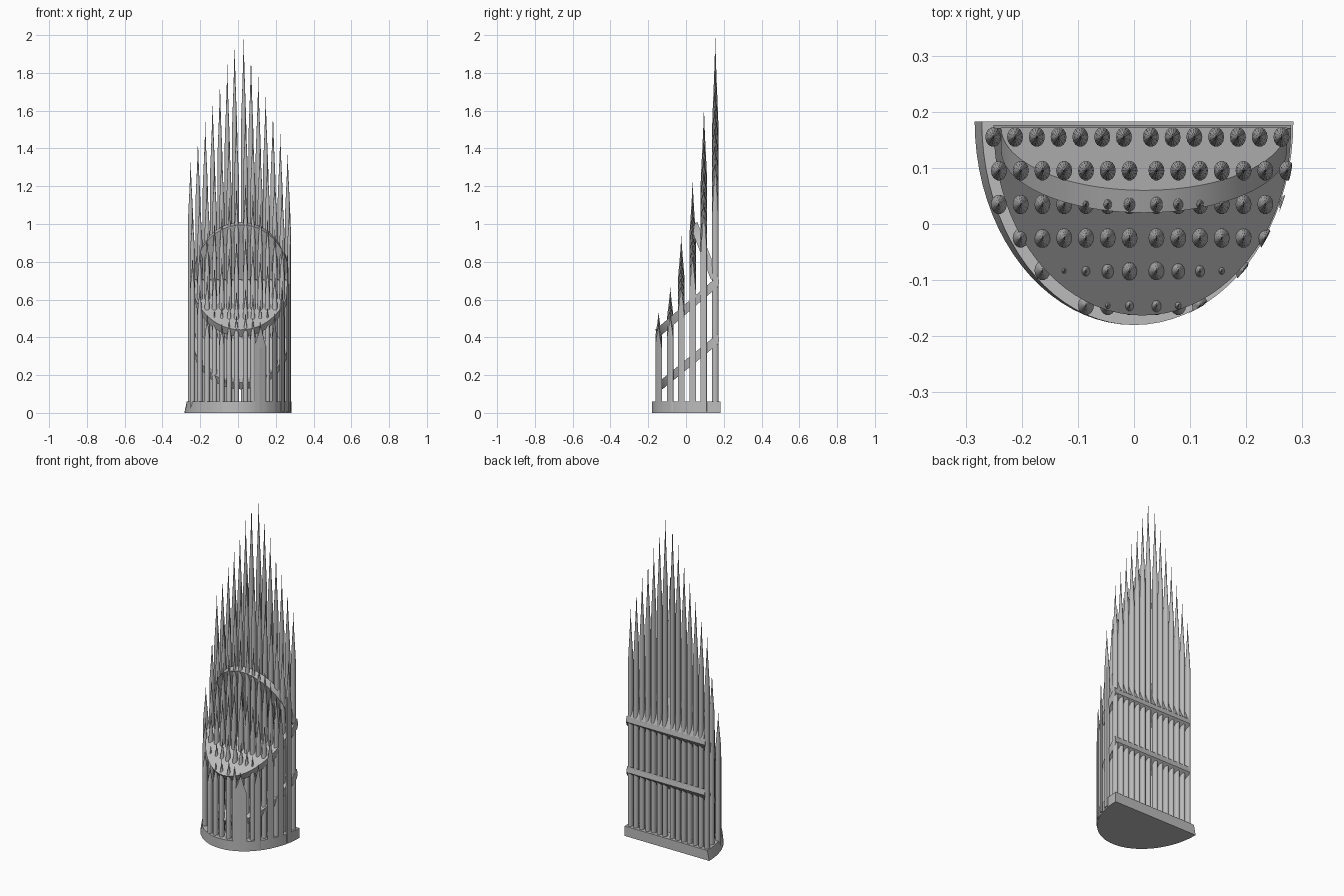
import bpy, bmesh, math

cube = bpy.data.objects.get("Cube")
if cube:
    bpy.data.objects.remove(cube, do_unlink=True)

GREY = (0.5, 0.5, 0.5, 1)
mat = bpy.data.materials.new("plain grey")
mat.use_nodes = True
mat.diffuse_color = GREY
mat.node_tree.nodes["Principled BSDF"].inputs["Base Color"].default_value = GREY

BACK, FRONT, HALF = 0.183, -0.18, 0.284   # footprint: half ellipse, flat at the back


def finish(name, bm):
    bmesh.ops.recalc_face_normals(bm, faces=bm.faces)
    mesh = bpy.data.meshes.new(name)
    bm.to_mesh(mesh)
    bm.free()
    mesh.materials.append(mat)
    ob = bpy.data.objects.new(name, mesh)
    bpy.context.collection.objects.link(ob)
    bpy.ops.object.select_all(action='DESELECT')
    ob.select_set(True)
    bpy.context.view_layer.objects.active = ob
    bpy.ops.object.shade_smooth_by_angle(angle=math.radians(40))
    return ob


def loft(bm, rings):
    """Skin a stack of equal-length point rings and cap both ends."""
    loops = [[bm.verts.new(p) for p in ring] for ring in rings]
    n = len(loops[0])
    for a, b in zip(loops, loops[1:]):
        for i in range(n):
            j = (i + 1) % n
            bm.faces.new((a[i], a[j], b[j], b[i]))
    bm.faces.new(loops[0][::-1])
    bm.faces.new(loops[-1])


def half_oval(n=40):
    return [(math.cos(math.pi * i / n), math.sin(math.pi * i / n)) for i in range(n + 1)]


def plate(name, cx, half, back, front, offset):
    """Half-oval plate between a back edge and a front tip, each given as (y, z)."""
    top = [(cx + half * u, back[0] + t * (front[0] - back[0]),
            back[1] + t * (front[1] - back[1])) for u, t in half_oval()]
    low = [(x, min(y + offset[0], 0.176), z + offset[1]) for x, y, z in top]
    bm = bmesh.new()
    loft(bm, [low, top])
    finish(name, bm)


# Base slab, leaning in slightly on its right side
bm = bmesh.new()
depth = BACK - FRONT
bottom = [(HALF * u, BACK - depth * t, 0) for u, t in half_oval()]
upper = [(x * (0.955 if x < 0 else 1), y, 0.06) for x, y, z in bottom]
loft(bm, [bottom, upper])
finish("base", bm)

# Sloping plates threaded by the columns
plate("lower_plate", 0.015, 0.262, (0.170, 0.42), (-0.15, 0.16), (0.025, -0.035))
plate("upper_plate", 0.015, 0.265, (0.170, 0.725), (-0.163, 0.44), (0.025, -0.035))
plate("raised_plate", 0.018, 0.255, (0.172, 0.72), (0.06, 1.01), (-0.04, -0.015))


def clip(x, y):
    """Trim a point to the footprint."""
    y = max(FRONT, min(y, BACK))
    limit = 0.289 * math.sqrt(max(0, 1 - ((BACK - y) / depth) ** 2))
    return max(-limit, min(x, limit)), y


def column(bm, cx, cy, height, sides=14):
    profile = [(1, 0.008 / height), (1, 0.76), (0.8, 0.81), (0.5, 0.87), (0.2, 0.94), (0.02, 1)]
    rings = []
    for r, z in profile:
        ring = []
        for i in range(sides):
            a = 2 * math.pi * i / sides
            x, y = clip(cx + 0.0142 * r * math.cos(a), cy + 0.0175 * r * math.sin(a))
            ring.append((x, y, z * height))
        rings.append(ring)
    loft(bm, rings)


# Rows of spiked columns: y, tallest height, x shift, columns to the right and left
rows = [(0.155, 1.97, 0.0, 7, 7), (0.095, 1.6, 0.01, 7, 7), (0.035, 1.22, 0.01, 7, 7),
        (-0.025, 0.93, 0.01, 6, 7), (-0.083, 0.66, 0.01, 5, 5), (-0.145, 0.53, 0.01, 3, 4)]
for number, (y, tall, shift, right, left) in enumerate(rows, 1):
    bm = bmesh.new()
    for side, start, count in ((1, 0.030, left), (-1, -0.018, right)):
        for k in range(count):
            x = start + shift + side * 0.0388 * k
            peak = tall * (1 - 0.0515 * k) + (0.015 if side > 0 else -0.025) * tall / 2
            column(bm, x, y, peak)
    finish("column_row_%d" % number, bm)
